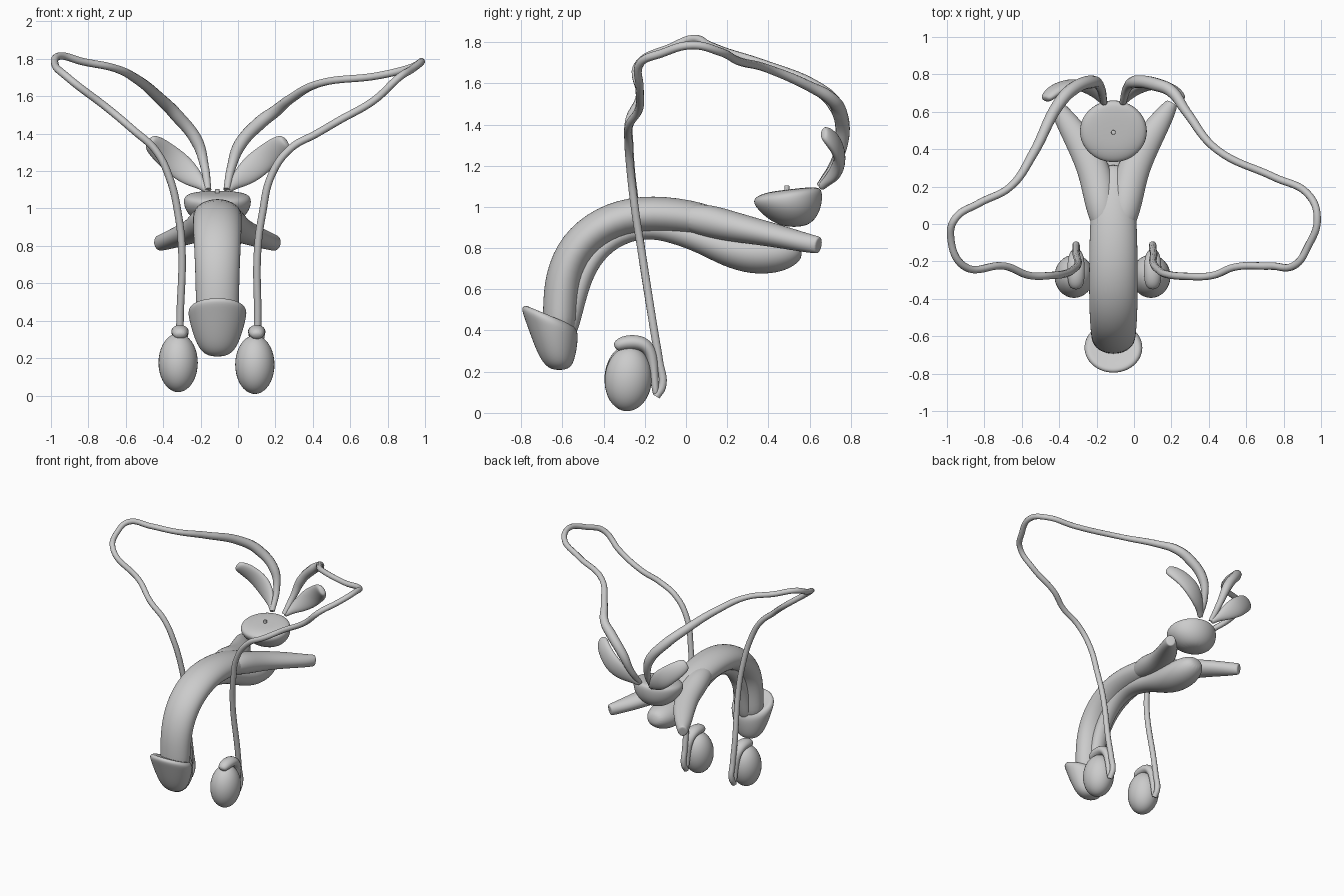
import bpy, bmesh, math
from mathutils import Vector

if "Cube" in bpy.data.objects:
    bpy.data.objects.remove(bpy.data.objects["Cube"])

MID = -0.11          # x of the body's symmetry plane
SIDES = 16

grey = bpy.data.materials.new("light grey")
grey.use_nodes = True
grey.diffuse_color = (0.6, 0.6, 0.6, 1)
grey.node_tree.nodes["Principled BSDF"].inputs["Base Color"].default_value = (0.6, 0.6, 0.6, 1)


def finish(obj, angle=60):
    if not obj.data.materials:
        obj.data.materials.append(grey)
    bpy.ops.object.select_all(action='DESELECT')
    obj.select_set(True)
    bpy.context.view_layer.objects.active = obj
    bpy.ops.object.shade_smooth_by_angle(angle=math.radians(angle))


def loft(name, rings, levels=2):
    """Skin rings of (centre, u axis, v axis) into a rounded closed body."""
    bm = bmesh.new()
    loops = []
    for c, u, v in rings:
        angles = [2 * math.pi * i / SIDES for i in range(SIDES)]
        loops.append([bm.verts.new(c + 1.025 * (u * math.cos(a) + v * math.sin(a))) for a in angles])
    for a, b in zip(loops, loops[1:]):
        for i in range(SIDES):
            j = (i + 1) % SIDES
            bm.faces.new((a[i], a[j], b[j], b[i]))
    bm.faces.new(loops[0])
    bm.faces.new(loops[-1])
    bmesh.ops.recalc_face_normals(bm, faces=bm.faces)
    mesh = bpy.data.meshes.new(name)
    bm.to_mesh(mesh)
    bm.free()
    obj = bpy.data.objects.new(name, mesh)
    bpy.context.collection.objects.link(obj)
    obj.modifiers.new("smooth", 'SUBSURF').levels = levels
    obj.modifiers["smooth"].render_levels = levels
    finish(obj, 180)
    return obj


def tube(name, points, radii, hint):
    """Loft elliptical rings square to a path; hint sets the second axis."""
    pts = [Vector(p) for p in points]
    rings = []
    for i, p in enumerate(pts):
        t = (pts[min(i + 1, len(pts) - 1)] - pts[max(i - 1, 0)]).normalized()
        u = t.cross(Vector(hint)).normalized()
        rings.append((p, u * radii[i][0], u.cross(t) * radii[i][1]))
    return loft(name, rings)


def cord(name, points, thick_from):
    """Round cord through points, swelling towards its upper end."""
    curve = bpy.data.curves.new(name, 'CURVE')
    curve.dimensions = '3D'
    curve.bevel_depth = 0.02
    curve.bevel_resolution = 3
    curve.resolution_u = 8
    curve.use_fill_caps = True
    spline = curve.splines.new('BEZIER')
    spline.bezier_points.add(len(points) - 1)
    swell = [1.25, 1.6, 1.8, 1.7, 1.2, 0.9]
    for i, (bp, p) in enumerate(zip(spline.bezier_points, points)):
        bp.co = p
        bp.handle_left_type = bp.handle_right_type = 'AUTO'
        bp.radius = 1 if i < thick_from else swell[min(i - thick_from, 5)]
    obj = bpy.data.objects.new(name, curve)
    bpy.context.collection.objects.link(obj)
    bpy.ops.object.select_all(action='DESELECT')
    obj.select_set(True)
    bpy.context.view_layer.objects.active = obj
    bpy.ops.object.convert(target='MESH')
    finish(bpy.context.object)


# Curved main shaft
shaft = [(-.615, .36), (-.61, .5), (-.60, .66), (-.535, .81), (-.40, .92),
         (-.22, .972), (.02, .952), (.2, .905), (.32, .87)]
shaft_r = [(.08, .11), (.085, .115), (.088, .118), (.09, .125), (.09, .13),
           (.09, .13), (.087, .125), (.07, .11), (.03, .06)]
tube("shaft", [(MID, y, z) for y, z in shaft], shaft_r, (1, 0, 0))

# Lower column ending in a bulb
column = [(-.58, .36), (-.545, .5), (-.515, .62), (-.465, .74), (-.36, .85), (-.2, .905),
          (-.05, .88), (.08, .84), (.2, .795), (.32, .772), (.44, .772), (.52, .785), (.56, .795)]
column_r = [.045, .045, .047, .047, .047, .05, .058, .066, .085, .1, .095, .07, .035]
tube("lower_column", [(MID, y, z) for y, z in column],
     [(r, r * 1.2) for r in column_r], (1, 0, 0))

# Tip cap: rings of (y, z, half width, half depth, tilt)
cap = [(-.65, .46, .10, .09, .42), (-.66, .478, .135, .115, .42), (-.665, .455, .158, .137, .42),
       (-.655, .415, .152, .13, .38), (-.642, .345, .135, .112, .28), (-.63, .27, .108, .088, .15),
       (-.622, .225, .075, .062, .08), (-.62, .208, .03, .025, 0)]
loft("tip_cap", [(Vector((MID, y, z)), Vector((w, 0, 0)), Vector((0, d, -d * k)))
                 for y, z, w, d, k in cap])

# Gland: bowl with a nearly flat, slightly tilted top
gland = [(.50, 1.085, .06, .05, .12), (.50, 1.082, .13, .12, .12), (.495, 1.068, .172, .16, .14),
         (.495, 1.04, .182, .168, .1), (.50, .99, .172, .155, 0), (.515, .935, .125, .11, 0),
         (.525, .902, .06, .05, 0)]
loft("gland", [(Vector((MID, y, z)), Vector((w, 0, 0)), Vector((0, d, d * k)))
               for y, z, w, d, k in gland])
tube("gland_duct", [(MID, .49, z) for z in (1.06, 1.08, 1.1, 1.105)],
     [(.012, .012)] * 4, (1, 0, 0))

# Paired parts that mirror about the symmetry plane
legs = [(.05, -.05, .955), (.06, .08, .94), (.08, .2, .91), (.115, .32, .885),
        (.19, .46, .855), (.275, .585, .825), (.31, .64, .815), (.313, .645, .814)]
legs_r = [(.05, .05), (.085, .08), (.09, .075), (.085, .065),
          (.075, .055), (.052, .046), (.035, .042), (.03, .038)]
lobe = [(.05, .65, 1.09), (.075, .68, 1.12), (.13, .725, 1.165), (.2, .75, 1.225),
        (.265, .74, 1.28), (.32, .71, 1.325), (.355, .675, 1.355), (.365, .665, 1.362)]
lobe_r = [(.02, .02), (.022, .02), (.055, .026), (.072, .03),
          (.066, .028), (.06, .03), (.045, .025), (.025, .015)]
for side, s in (("left", 1), ("right", -1)):
    def mirrored(pts):
        return [(MID + s * x, y, z) for x, y, z in pts]
    tube(side + "_root_leg", mirrored(legs), legs_r, (0, 0, 1))
    tube(side + "_leaf_lobe", mirrored(lobe), lobe_r, (0, 1, 0))

# Hanging ovals, each with a crest over the top and down the back
crest = [(-.345, .315), (-.32, .335), (-.26, .345), (-.20, .335), (-.165, .29),
         (-.155, .21), (-.15, .13), (-.145, .08)]
crest_r = [.02, .034, .038, .036, .03, .022, .018, .015]
for side, x, z in (("left", .09, .165), ("right", -.32, .175)):
    bpy.ops.mesh.primitive_uv_sphere_add(segments=32, ring_count=20, radius=1,
                                         location=(x, -.28, z), rotation=(-.08, 0, 0))
    oval = bpy.context.object
    oval.name = side + "_oval"
    oval.scale = (.105, .115, .157)
    finish(oval)
    tube(side + "_crest", [(x + .01, y, h) for y, h in crest],
         [(r, r * 1.25) for r in crest_r], (1, 0, 0))

# Long looping cords from the ovals to the gland
cord("left_cord", [
    (.1, -.145, .08), (.1, -.115, .13), (.1, -.13, .25), (.105, -.155, .4), (.105, -.215, .78),
    (.13, -.245, .97), (.18, -.27, 1.18), (.28, -.28, 1.32), (.42, -.275, 1.4), (.54, -.23, 1.47),
    (.73, -.225, 1.58), (.86, -.22, 1.7), (.93, -.12, 1.745), (.98, .03, 1.785), (.93, .16, 1.755),
    (.75, .25, 1.71), (.44, .4, 1.67), (.28, .6, 1.585), (.2, .71, 1.52), (.12, .745, 1.46),
    (.01, .76, 1.34), (-.035, .73, 1.22), (-.06, .65, 1.1)], 17)
cord("right_cord", [
    (-.31, -.145, .08), (-.31, -.115, .13), (-.31, -.13, .25), (-.31, -.155, .4), (-.3, -.215, .78),
    (-.32, -.24, .97), (-.365, -.265, 1.16), (-.44, -.275, 1.31), (-.56, -.275, 1.42),
    (-.69, -.225, 1.53), (-.91, -.225, 1.7), (-.98, -.07, 1.775), (-.955, .03, 1.815),
    (-.83, .11, 1.785), (-.66, .2, 1.75), (-.54, .375, 1.69), (-.41, .63, 1.58),
    (-.33, .72, 1.5), (-.22, .76, 1.36), (-.18, .73, 1.23), (-.16, .65, 1.1)], 15)
